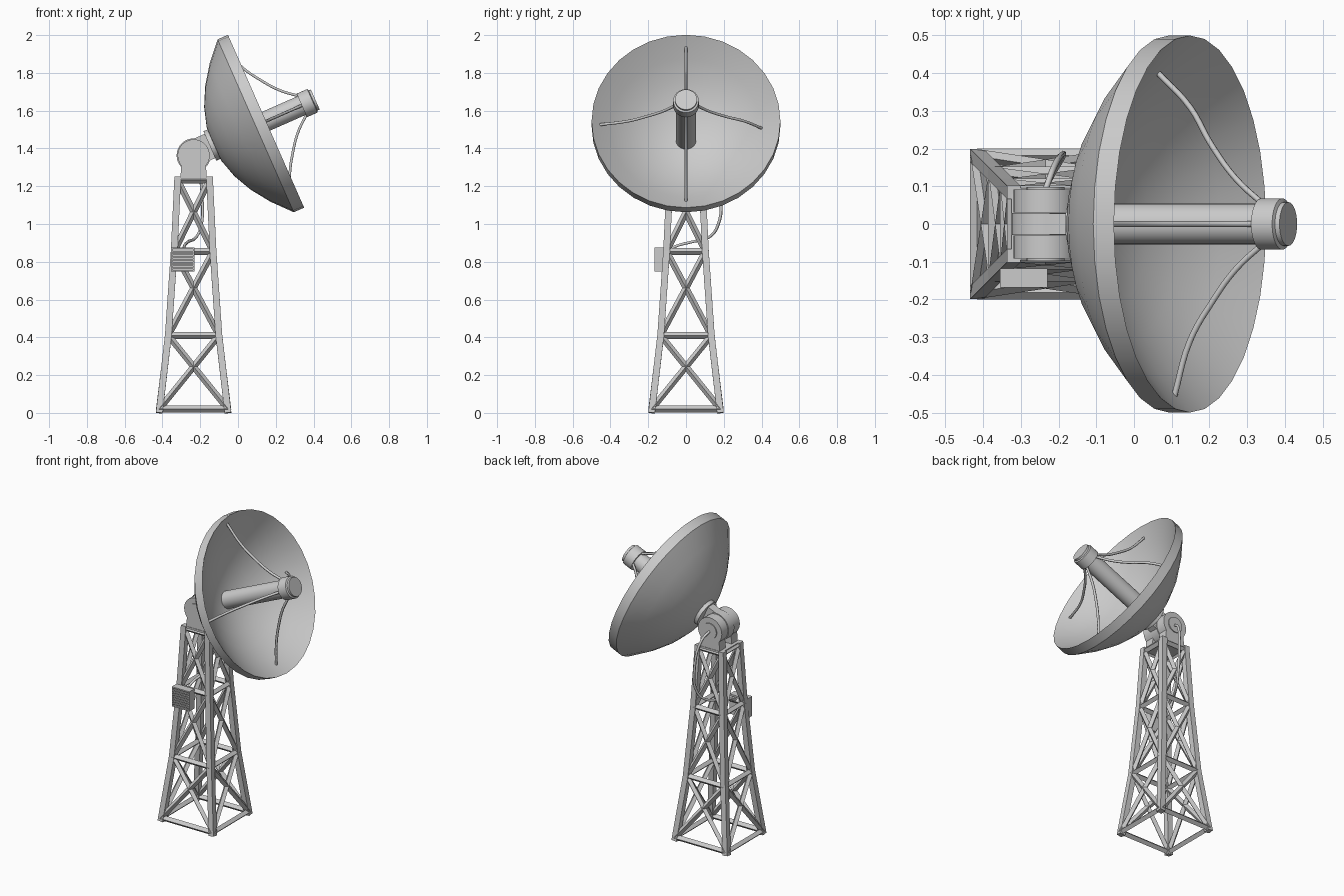
import bpy, bmesh, math
from mathutils import Vector, Matrix

if "Cube" in bpy.data.objects:
    bpy.data.objects.remove(bpy.data.objects["Cube"])

PX, PZ = -0.235, 1.363                       # pivot, also the tower's centre line
TILT = Matrix.Translation((0.1485, 0, 1.544)) @ Matrix.Rotation(math.radians(66.2), 4, 'Y')


def finish(name, bm, matrix=None, smooth=True, angle=32):
    bmesh.ops.remove_doubles(bm, verts=bm.verts, dist=1e-5)
    bmesh.ops.recalc_face_normals(bm, faces=bm.faces)
    if matrix is not None:
        bm.transform(matrix)
    me = bpy.data.meshes.new(name)
    bm.to_mesh(me)
    bm.free()
    if smooth:
        me.polygons.foreach_set("use_smooth", [True] * len(me.polygons))
        me.set_sharp_from_angle(angle=math.radians(angle))
    ob = bpy.data.objects.new(name, me)
    bpy.context.collection.objects.link(ob)
    return ob


def lathe(name, profile, matrix, segs=32):
    """Spin a (radius, height) profile about local z."""
    bm = bmesh.new()
    vs = [bm.verts.new((r, 0, h)) for r, h in profile]
    es = [bm.edges.new(p) for p in zip(vs, vs[1:])]
    bmesh.ops.spin(bm, geom=vs + es, axis=(0, 0, 1), cent=(0, 0, 0),
                   angle=math.tau, steps=segs, use_merge=True)
    return finish(name, bm, matrix)


def extrude_y(name, pts, y0, y1, matrix=None):
    """Plate from an (x, z) outline."""
    bm = bmesh.new()
    f = bm.faces.new([bm.verts.new((x, y0, z)) for x, z in pts])
    g = bmesh.ops.extrude_face_region(bm, geom=[f])["geom"]
    bmesh.ops.translate(bm, vec=(0, y1 - y0, 0),
                        verts=[v for v in g if isinstance(v, bmesh.types.BMVert)])
    return finish(name, bm, matrix)


def add_box(bm, lo, hi):
    lo, hi = Vector(lo), Vector(hi)
    m = Matrix.Translation((lo + hi) / 2) @ Matrix.Diagonal((*(hi - lo), 1))
    bmesh.ops.create_cube(bm, size=1, matrix=m)


def add_beam(bm, a, b, n, r, turn=0.0):
    """Four-sided bar from a to b; turn=0 puts a ridge on direction n."""
    a, b = Vector(a), Vector(b)
    d = (b - a).normalized()
    s = d.cross(Vector(n)).normalized()
    t = s.cross(d)
    rings = []
    for p in (a, b):
        rings.append([bm.verts.new(p + r * (math.cos(k * math.pi / 2 + turn) * s +
                                            math.sin(k * math.pi / 2 + turn) * t))
                      for k in range(4)])
    for k in range(4):
        j = (k + 1) % 4
        bm.faces.new((rings[0][k], rings[0][j], rings[1][j], rings[1][k]))
    bm.faces.new(rings[0])
    bm.faces.new(rings[1])


def rod(name, pts, radius, matrix=None):
    cu = bpy.data.curves.new(name, 'CURVE')
    cu.dimensions = '3D'
    cu.bevel_depth, cu.bevel_resolution, cu.resolution_u = radius, 1, 5
    cu.use_fill_caps = True
    sp = cu.splines.new('BEZIER')
    sp.bezier_points.add(len(pts) - 1)
    for bp, p in zip(sp.bezier_points, pts):
        bp.co = p
        bp.handle_left_type = bp.handle_right_type = 'AUTO'
    ob = bpy.data.objects.new(name, cu)
    bpy.context.collection.objects.link(ob)
    if matrix is not None:
        ob.matrix_world = matrix
    return ob


# Lattice tower: legs, level rings and crossed braces on four sides
levels = [(0.02, 0.182), (0.41, 0.134), (0.855, 0.103), (1.232, 0.084)]
legs, rings, braces = bmesh.new(), bmesh.new(), bmesh.new()
for q in range(4):
    rot = Matrix.Translation((PX, 0, 0)) @ Matrix.Rotation(q * math.pi / 2, 4, 'Z')
    n = rot.to_3x3() @ Vector((0, -1, 0))
    corner = lambda i, s: rot @ Vector((s * levels[i][1], -levels[i][1], levels[i][0]))
    for i in range(4):
        add_beam(rings, corner(i, -1), corner(i, 1), n, 0.018)
        if i < 3:
            add_beam(braces, corner(i, -1), corner(i + 1, 1), n, 0.017)
            add_beam(braces, corner(i, 1), corner(i + 1, -1), n, 0.017)
            a, b = corner(i, 1), corner(i + 1, 1)
            a.z = 0 if i == 0 else a.z
            b.z = 1.25 if i == 2 else b.z
            add_beam(legs, a, b, n, 0.025, math.pi / 4)
finish("tower_legs", legs, smooth=False)
finish("tower_rings", rings, smooth=False)
finish("tower_braces", braces, smooth=False)
bm = bmesh.new()
add_box(bm, (PX - 0.09, -0.095, 1.225), (PX + 0.09, 0.095, 1.25))
finish("tower_top_plate", bm, smooth=False)

# Yoke plates with pivot caps
arc = [(PX + 0.085 * math.cos(math.radians(a)), PZ + 0.085 * math.sin(math.radians(a)))
       for a in range(-40, 221, 13)]
outline = [(PX - 0.07, 1.245), (PX + 0.07, 1.245)] + arc
for side, s in (("front", -1), ("back", 1)):
    extrude_y("yoke_plate_" + side, outline, s * 0.03, s * 0.092)
    m = Matrix.Translation((PX, s * 0.09, PZ)) @ Matrix.Rotation(-s * math.pi / 2, 4, 'X')
    lathe("pivot_cap_" + side, [(0, 0), (0.05, 0), (0.05, 0.008), (0, 0.008)], m, 24)

# Dish hinge: disc, arm and mounting flange
hub = Matrix.Translation((PX, 0, PZ)) @ Matrix.Rotation(math.pi / 2, 4, 'X')
lathe("hinge_disc", [(0, -0.029), (0.09, -0.029), (0.09, 0.029), (0, 0.029)], hub)
bm = bmesh.new()
add_box(bm, (-0.07, -0.028, -0.42), (0.07, 0.028, -0.27))
finish("dish_arm", bm, TILT, smooth=False)
lathe("dish_flange", [(0, -0.325), (0.085, -0.325), (0.085, -0.285), (0, -0.285)], TILT)

# Dish: parabolic shell with a deep rim
radii = [0, 0.1, 0.2, 0.3, 0.4, 0.5]
shell = [(r, r * r - 0.31) for r in radii] + [(r, r * r - 0.25) for r in reversed(radii)]
lathe("dish", shell, TILT)

# Feed tube and receiver head
lathe("feed_tube", [(0, -0.27), (0.054, -0.27), (0.054, 0.21), (0, 0.21)], TILT)
lathe("receiver_head", [(0, 0.207), (0.068, 0.207), (0.068, 0.268), (0.058, 0.272),
                        (0.058, 0.285), (0, 0.285)], TILT)

# Four bowed struts holding the receiver
for k, end in enumerate((0.44, 0.40, 0.45, 0.455)):
    pts = [(0.05, 0, 0.215), (0.12, 0, 0.133), (0.21, 0, 0.062), (0.31, 0, 0.0),
           (end, 0, end * end - 0.252)]
    rod(f"strut_{k + 1}", pts, 0.008, TILT @ Matrix.Rotation(k * math.pi / 2, 4, 'Z'))

# Equipment box with louvred front
bx0, bx1, bz0, bz1 = -0.355, -0.229, 0.748, 0.875
bm = bmesh.new()
add_box(bm, (bx0, -0.158, bz0), (bx1, -0.118, bz1))
for x in (bx0, bx1 - 0.008):
    add_box(bm, (x, -0.168, bz0), (x + 0.008, -0.156, bz1))
for z in (bz0, bz1 - 0.008):
    add_box(bm, (bx0, -0.168, z), (bx1, -0.156, z + 0.008))
for i in range(7):
    z = bz0 + 0.015 + i * 0.0145
    add_box(bm, (bx0 + 0.008, -0.166, z), (bx1 - 0.008, -0.156, z + 0.008))
finish("equipment_box", bm, smooth=False)

# Cable from pivot to box
rod("cable", [(PX, 0.09, PZ), (-0.215, 0.145, 1.32), (-0.19, 0.185, 1.14), (-0.195, 0.168, 0.99),
              (-0.222, 0.122, 0.93), (-0.265, 0.03, 0.905), (-0.285, -0.06, 0.88),
              (-0.285, -0.13, 0.84)], 0.008)
